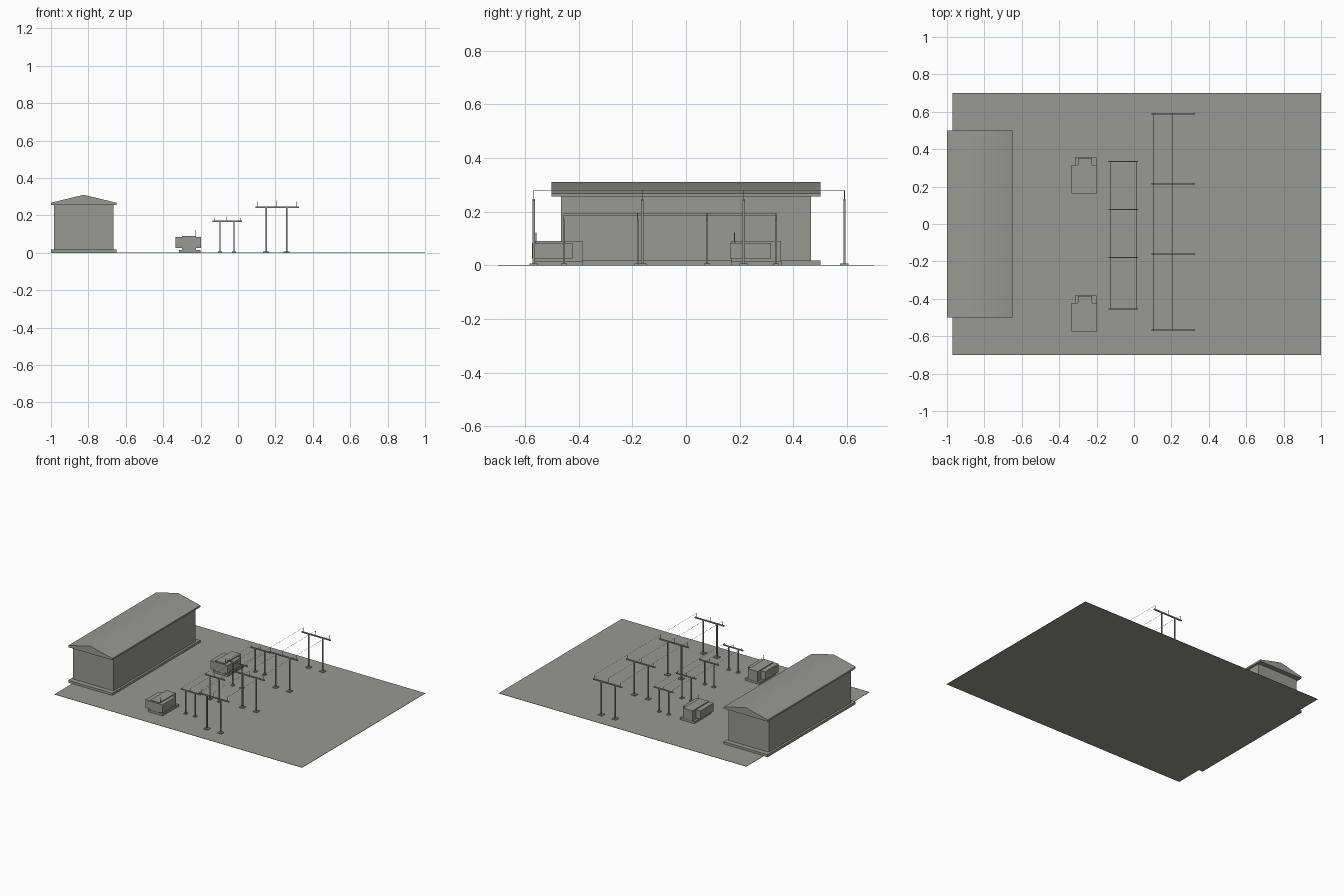
import bpy
import bmesh
import math
from mathutils import Matrix, Vector

if "Cube" in bpy.data.objects:
    bpy.data.objects.remove(bpy.data.objects["Cube"], do_unlink=True)

grey = bpy.data.materials.new("warm_grey")
grey.use_nodes = True
colour = (0.32, 0.32, 0.29, 1)
grey.diffuse_color = colour
grey.node_tree.nodes["Principled BSDF"].inputs["Base Color"].default_value = colour


def finish(name, bm):
    bmesh.ops.recalc_face_normals(bm, faces=bm.faces)
    mesh = bpy.data.meshes.new(name)
    bm.to_mesh(mesh)
    bm.free()
    mesh.materials.append(grey)
    obj = bpy.data.objects.new(name, mesh)
    bpy.context.collection.objects.link(obj)
    return obj


def add_box(bm, x0, x1, y0, y1, z0, z1):
    centre = Vector(((x0 + x1) / 2, (y0 + y1) / 2, (z0 + z1) / 2))
    size = Matrix.Diagonal((x1 - x0, y1 - y0, z1 - z0, 1))
    bmesh.ops.create_cube(bm, size=1, matrix=Matrix.Translation(centre) @ size)


def add_rod(bm, start, end, radius, sides=6):
    a, b = Vector(start), Vector(end)
    turn = (b - a).to_track_quat("Z", "Y").to_matrix().to_4x4()
    bmesh.ops.create_cone(bm, cap_ends=True, segments=sides, radius1=radius,
                          radius2=radius, depth=(b - a).length,
                          matrix=Matrix.Translation((a + b) / 2) @ turn)


def box(name, *bounds):
    bm = bmesh.new()
    add_box(bm, *bounds)
    return finish(name, bm)


# Yard and building
box("ground", -0.97, 1, -0.7, 0.7, 0, 0.002)
box("building_plinth", -1, -0.65, -0.5, 0.5, 0, 0.018)
box("building_walls", -0.985, -0.665, -0.465, 0.465, 0.018, 0.256)

# Gabled roof with a thick eave
bm = bmesh.new()
profile = [(-1, 0.256), (-0.65, 0.256), (-0.65, 0.268), (-0.825, 0.31), (-1, 0.268)]
gable = bm.faces.new([bm.verts.new((x, -0.5, z)) for x, z in profile])
ext = bmesh.ops.extrude_face_region(bm, geom=[gable], use_keep_orig=True)
moved = [v for v in ext["geom"] if isinstance(v, bmesh.types.BMVert)]
bmesh.ops.translate(bm, verts=moved, vec=(0, 1, 0))
roof = finish("building_roof", bm)
bpy.context.view_layer.objects.active = roof
roof.select_set(True)
bpy.ops.object.shade_smooth_by_angle(angle=math.radians(30))
roof.select_set(False)

# Transformers: footing, tank, cooler and bushing
for label, y in (("front", -0.57), ("rear", 0.168)):
    box(label + "_transformer_footing", -0.315, -0.2, y, y + 0.187, 0, 0.016)
    box(label + "_transformer_tank", -0.3, -0.225, y + 0.002, y + 0.185, 0.016, 0.09)
    box(label + "_transformer_cooler", -0.335, -0.198, y - 0.004, y + 0.148, 0.025, 0.084)
    bm = bmesh.new()
    add_rod(bm, (-0.225, y + 0.012, 0.08), (-0.225, y + 0.012, 0.122), 0.002)
    finish(label + "_transformer_bushing", bm)


def gantry_row(label, ys, posts, beam, height, plate, post, pins):
    """Portal frames along y, joined by wires that run over their pins."""
    for i, y in enumerate(ys):
        bm = bmesh.new()
        for x in posts:
            add_box(bm, x - plate, x + plate, y - plate, y + plate, 0, 0.007)
            add_box(bm, x - post, x + post, y - post, y + post, 0.007, height)
        add_box(bm, *beam, y - post, y + post, height - 0.004, height + 0.004)
        for x, top in pins:
            add_rod(bm, (x, y, height), (x, y, top), 0.0016)
        finish(f"{label}_gantry_{i + 1}", bm)
    bm = bmesh.new()
    for x, top in pins:
        for a, b in zip(ys, ys[1:]):
            add_rod(bm, (x, a, top), (x, b, top), 0.0008, 4)
    finish(label + "_wires", bm)


gantry_row("low", [-0.455, -0.18, 0.078, 0.335], (-0.097, -0.022), (-0.135, 0.022),
           0.17, 0.011, 0.003, [(-0.125, 0.184), (-0.059, 0.194), (0.012, 0.184)])
gantry_row("high", [-0.567, -0.163, 0.215, 0.59], (0.15, 0.26), (0.093, 0.325),
           0.243, 0.016, 0.004, [(0.105, 0.275), (0.205, 0.279), (0.315, 0.275)])
